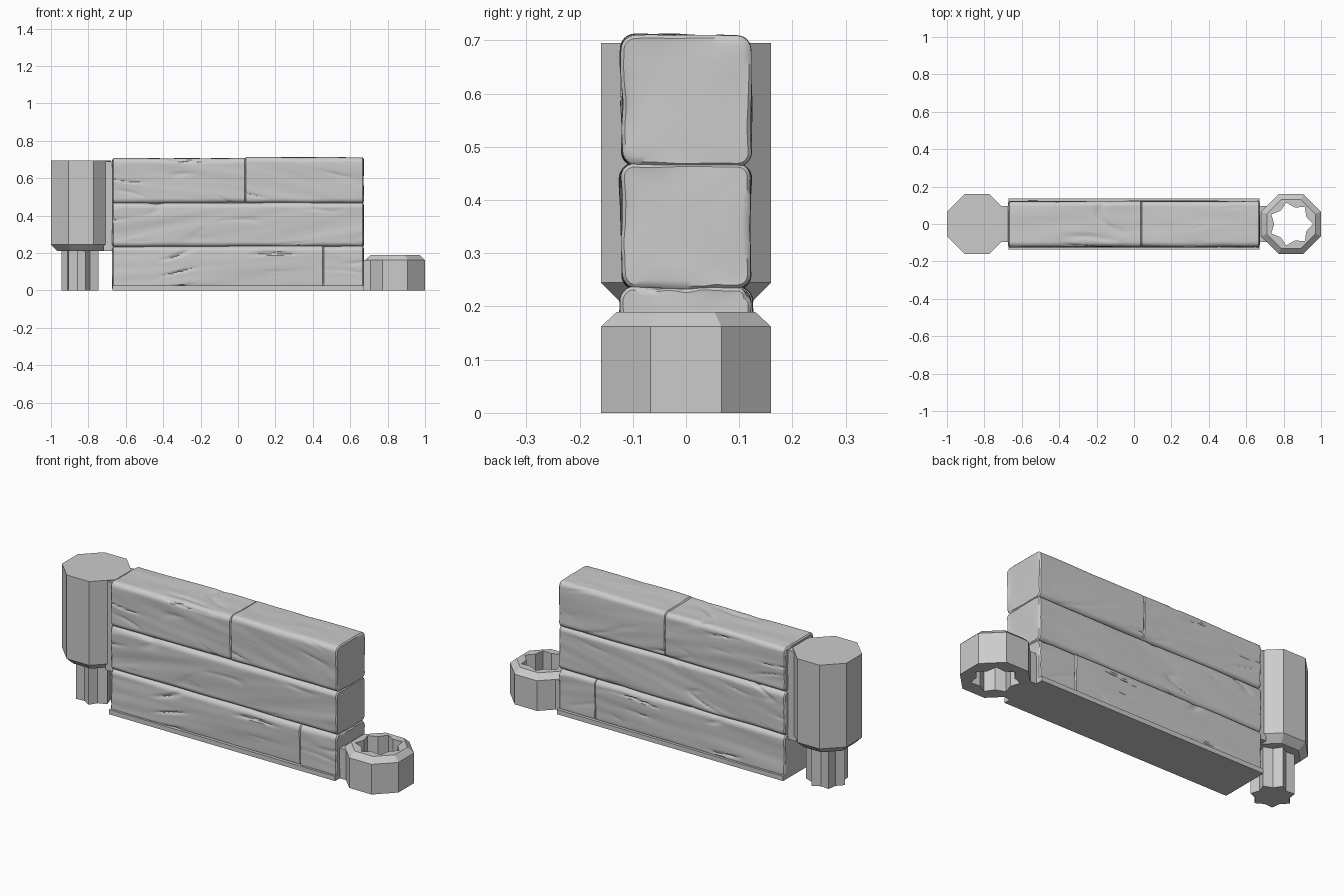
import bpy, bmesh, math
from mathutils import Vector, noise

cube = bpy.data.objects.get("Cube")
if cube:
    bpy.data.objects.remove(cube, do_unlink=True)

stone = bpy.data.materials.new("plain grey")
stone.use_nodes = True
grey = (0.6, 0.6, 0.6, 1)
stone.diffuse_color = grey
stone.node_tree.nodes["Principled BSDF"].inputs["Base Color"].default_value = grey


def finish(name, bm, smooth=False):
    bmesh.ops.recalc_face_normals(bm, faces=bm.faces)
    mesh = bpy.data.meshes.new(name)
    bm.to_mesh(mesh)
    bm.free()
    obj = bpy.data.objects.new(name, mesh)
    obj.data.materials.append(stone)
    bpy.context.collection.objects.link(obj)
    if smooth:
        bpy.ops.object.select_all(action='DESELECT')
        obj.select_set(True)
        bpy.context.view_layer.objects.active = obj
        bpy.ops.object.shade_smooth_by_angle(angle=math.radians(38))
    return obj


def ring(bm, pts):
    return [bm.verts.new(p) for p in pts]


def skin(bm, a, b):
    n = len(a)
    for i in range(n):
        bm.faces.new((a[i], a[(i + 1) % n], b[(i + 1) % n], b[i]))


def box(name, x0, x1, half_y, z0, z1):
    bm = bmesh.new()
    a, b = [ring(bm, [(x, -half_y, z0), (x, half_y, z0), (x, half_y, z1), (x, -half_y, z1)])
            for x in (x0, x1)]
    skin(bm, a, b)
    bm.faces.new(a)
    bm.faces.new(b)
    return finish(name, bm)


def octagon(cx, apothem, z):
    r = apothem / math.cos(math.pi / 8)
    return [(cx + r * math.cos(math.pi * (k + 0.5) / 4),
             r * math.sin(math.pi * (k + 0.5) / 4), z) for k in range(8)]


def star(cx, r_out, r_in, z, turn, points=7):
    return [(cx + r * math.cos(a), r * math.sin(a), z)
            for k in range(2 * points)
            for r, a in [((r_out, r_in)[k % 2], turn + math.pi * k / points)]]


def prism(name, loops):
    bm = bmesh.new()
    rings = [ring(bm, p) for p in loops]
    for a, b in zip(rings, rings[1:]):
        skin(bm, a, b)
    bm.faces.new(rings[0])
    bm.faces.new(rings[-1])
    return finish(name, bm)


# Connector post with star-shaped pin
PX = -0.84
prism("post", [octagon(PX, 0.125, 0.21), octagon(PX, 0.16, 0.245), octagon(PX, 0.16, 0.695)])
prism("post_pin", [star(PX, 0.105, 0.08, z, math.pi) for z in (0, 0.22)])
box("post_neck", -0.72, -0.64, 0.095, 0.21, 0.69)


# Ring socket with star-shaped hole
def socket():
    bm = bmesh.new()
    cx = -PX
    outer = [ring(bm, octagon(cx, a, z)) for a, z in ((0.16, 0), (0.16, 0.162), (0.13, 0.19))]
    inner = [ring(bm, star(cx, 0.118, 0.09, z, 0)) for z in (0, 0.19)]
    for a, b in zip(outer, outer[1:]):
        skin(bm, a, b)
    skin(bm, *inner)
    for o, i in ((outer[0], inner[0]), (outer[-1], inner[1])):
        edges = [bm.edges.get((r[k], r[k - 1])) for r in (o, i) for k in range(len(r))]
        bmesh.ops.triangle_fill(bm, use_beauty=True, edges=edges)
    finish("socket", bm)


socket()
box("socket_neck", 0.64, 0.71, 0.095, 0, 0.162)


# Planks: rounded profile swept along x, carved with wood grain
def profile(half_y, z0, z1, rad, step=0.007):
    """Rounded rectangle as (point, outward normal) pairs in y, z."""
    out = []
    hy, hz, cz = half_y - rad, (z1 - z0) / 2 - rad, (z0 + z1) / 2
    corners = [(hy, -hz), (hy, hz), (-hy, hz), (-hy, -hz)]
    for k, (y, z) in enumerate(corners):
        for j in range(7):
            a = math.pi / 2 * (k - 1 + j / 6)
            n = Vector((0, math.cos(a), math.sin(a)))
            out.append((Vector((0, y, z + cz)) + n * rad, n))
        ny, nz = corners[(k + 1) % 4]
        start, n = out[-1]
        side = Vector((0, ny - y, nz - z))
        count = int(side.length / step)
        out += [(start + side * (i / count), n) for i in range(1, count)]
    return out


def grain(p, seed, slope):
    q = Vector((p.x * 1.6, p.y * 7, (p.z - slope * p.x) * 9)) + Vector((seed, seed * 3, 0))
    swell = noise.noise(q * 0.6) * 0.007
    fibre = noise.noise(Vector((q.x * 1.5, q.y * 2, q.z * 2.2))) * 0.003
    n = noise.noise(Vector((q.x * 1.3 + 9, q.y, q.z * 1.3)))
    mask = max(0, noise.noise(Vector((q.x * 2.5, 5, q.z * 0.7))))
    crack = max(0, 1 - abs(n) * 9) * mask * 0.016
    return swell + fibre - crack - 0.002


def plank(name, x0, x1, z0, z1, seed, slope):
    bm = bmesh.new()
    prof = profile(0.124, z0, z1, 0.028)
    centre = Vector((0, 0, (z0 + z1) / 2))
    count = int((x1 - x0) / 0.011)
    ease = 0.006
    stations = [(x0, ease)] + [(x0 + ease + (x1 - x0 - 2 * ease) * i / count, 0)
                               for i in range(count + 1)] + [(x1, ease)]
    rings = []
    for x, inset in stations:
        pts = []
        for p, n in prof:
            q = p + Vector((x, 0, 0))
            pts.append(q + n * (grain(q, seed, slope) - inset))
        rings.append(ring(bm, pts))
    for a, b in zip(rings, rings[1:]):
        skin(bm, a, b)
    # Slightly domed, uneven end grain
    for last, sign in ((rings[0], -1), (rings[-1], 1)):
        for s in (0.85, 0.6, 0.3):
            pts = []
            for v, (p, n) in zip(rings[0 if sign < 0 else -1], prof):
                q = centre + (p - centre) * s
                q.x = v.co.x + sign * noise.noise(q * 9 + Vector((seed, 0, 0))) * 0.004
                pts.append(q)
            nxt = ring(bm, pts)
            skin(bm, last, nxt)
            last = nxt
        bm.faces.new(last)
    finish(name, bm, smooth=True)


END = 0.672
plank("lower_plank_long", -END, 0.457, 0.003, 0.237, 2.3, 0.05)
plank("lower_plank_short", 0.453, END, 0.003, 0.237, 7.1, -0.2)
plank("middle_plank", -END, END, 0.231, 0.469, 11.7, 0.16)
plank("upper_plank_left", -END, 0.042, 0.463, 0.708, 17.9, -0.12)
plank("upper_plank_right", 0.038, END, 0.463, 0.712, 23.4, -0.2)

# Base strip and solid core closing the joints
box("base_strip", -END, END, 0.135, 0, 0.025)
box("wall_core", -0.65, 0.65, 0.098, 0.02, 0.67)
